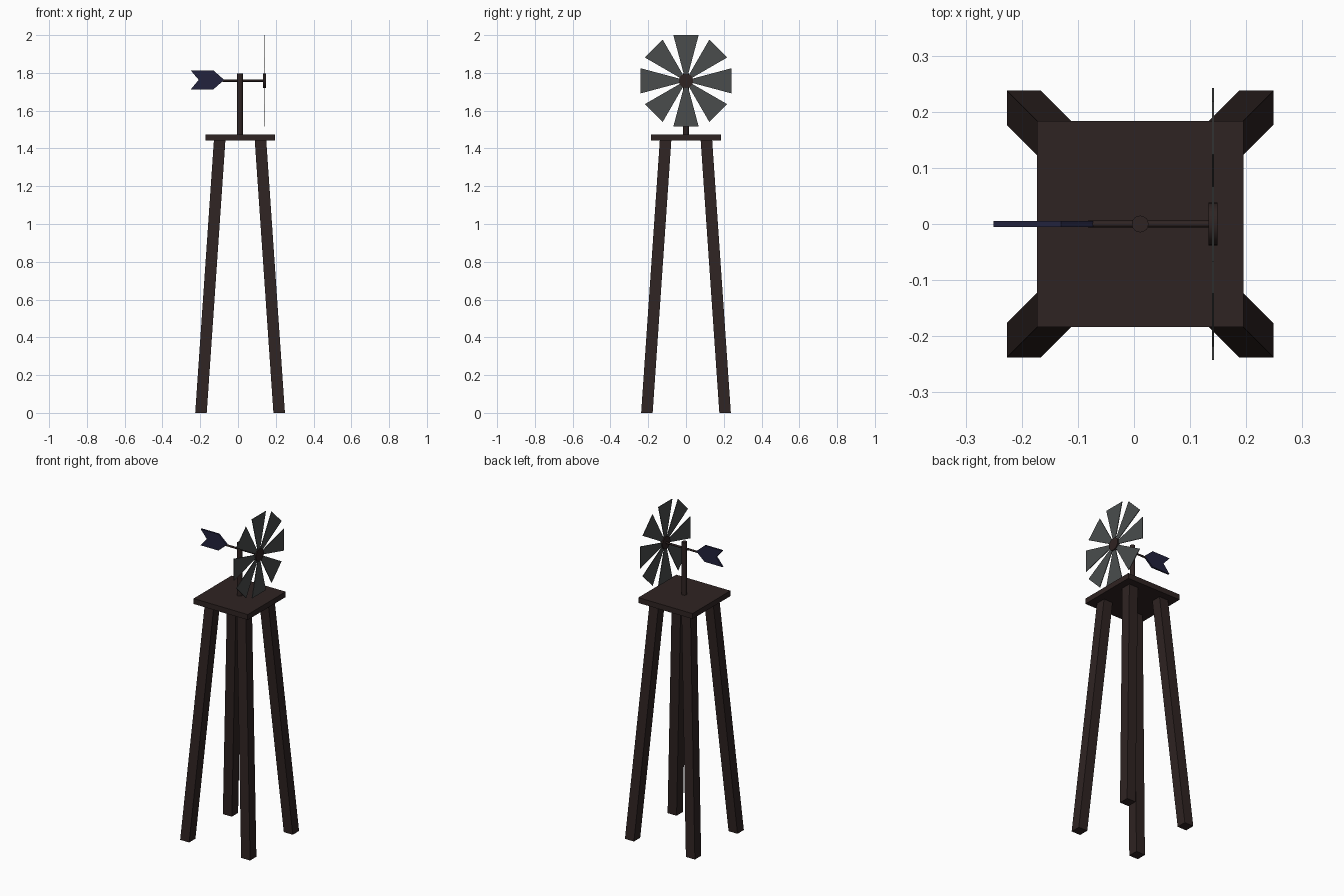
import bpy, bmesh, math
from mathutils import Matrix

if "Cube" in bpy.data.objects:
    bpy.data.objects.remove(bpy.data.objects["Cube"])

CX = 0.011       # tower axis
AXLE_Z = 1.758   # height of the rotor axis
WHEEL_X = 0.141  # plane of the rotor


def material(name, rgb):
    m = bpy.data.materials.new(name)
    m.diffuse_color = (*rgb, 1)
    m.use_nodes = True
    m.node_tree.nodes["Principled BSDF"].inputs["Base Color"].default_value = m.diffuse_color
    return m


wood = material("dark brown wood", (0.028, 0.017, 0.016))
metal = material("grey metal", (0.068, 0.073, 0.073))
navy = material("navy paint", (0.016, 0.016, 0.045))


def finish(name, bm, mat, smooth=False):
    bmesh.ops.recalc_face_normals(bm, faces=bm.faces)
    me = bpy.data.meshes.new(name)
    bm.to_mesh(me)
    bm.free()
    me.materials.append(mat)
    ob = bpy.data.objects.new(name, me)
    bpy.context.collection.objects.link(ob)
    if smooth:
        bpy.ops.object.select_all(action='DESELECT')
        ob.select_set(True)
        bpy.context.view_layer.objects.active = ob
        bpy.ops.object.shade_smooth_by_angle(angle=math.radians(40))
    return ob


def cylinder(name, centre, radius, depth, sides, mat, along_x=False):
    bm = bmesh.new()
    rot = Matrix.Rotation(math.pi / 2, 4, 'Y') if along_x else Matrix()
    bmesh.ops.create_cone(bm, cap_ends=True, segments=sides, radius1=radius, radius2=radius,
                          depth=depth, matrix=Matrix.Translation(centre) @ rot)
    return finish(name, bm, mat, True)


def extrude_outline(bm, points, offset):
    face = bm.faces.new([bm.verts.new(p) for p in points])
    new = bmesh.ops.extrude_face_region(bm, geom=[face])["geom"]
    bmesh.ops.translate(bm, vec=offset, verts=[v for v in new if isinstance(v, bmesh.types.BMVert)])


# four square legs leaning inwards
for sx, side in ((-1, "left"), (1, "right")):
    for sy, end in ((-1, "front"), (1, "back")):
        bm = bmesh.new()
        bmesh.ops.create_cube(bm, size=1)
        for v in bm.verts:
            c = 0.108 if v.co.z > 0 else 0.207
            v.co = (CX + sx * c + v.co.x * 0.061, sy * c + v.co.y * 0.061,
                    1.445 if v.co.z > 0 else 0)
        finish(f"{end}_{side}_leg", bm, wood)

# platform
bm = bmesh.new()
bmesh.ops.create_cube(bm, size=1, matrix=Matrix.Translation((CX, 0, 1.4585))
                      @ Matrix.Diagonal((0.368, 0.368, 0.033, 1)))
finish("platform", bm, wood)

# post, axle and hub
cylinder("post", (CX, 0, 1.632), 0.015, 0.33, 16, wood)
cylinder("axle", (0.028, 0, AXLE_Z), 0.006, 0.22, 10, wood, True)
cylinder("hub", (WHEEL_X, 0, AXLE_Z), 0.038, 0.016, 20, wood, True)

# eight tapered rotor blades
bm = bmesh.new()
for i in range(8):
    a = i * math.pi / 4
    pts = []
    for w, r in ((-0.009, 0.025), (0.009, 0.025), (0.067, 0.242), (-0.067, 0.242)):
        pts.append((WHEEL_X - 0.002, w * math.cos(a) + r * math.sin(a),
                    AXLE_Z - w * math.sin(a) + r * math.cos(a)))
    extrude_outline(bm, pts, (0.004, 0, 0))
finish("rotor_blades", bm, metal)

# arrow shaped tail vane
bm = bmesh.new()
outline = [(-0.073, 0), (-0.13, 0.05), (-0.25, 0.05), (-0.208, 0), (-0.25, -0.05), (-0.13, -0.05)]
extrude_outline(bm, [(x, -0.0055, AXLE_Z + 0.005 + z) for x, z in outline], (0, 0.011, 0))
finish("tail_vane", bm, navy)
